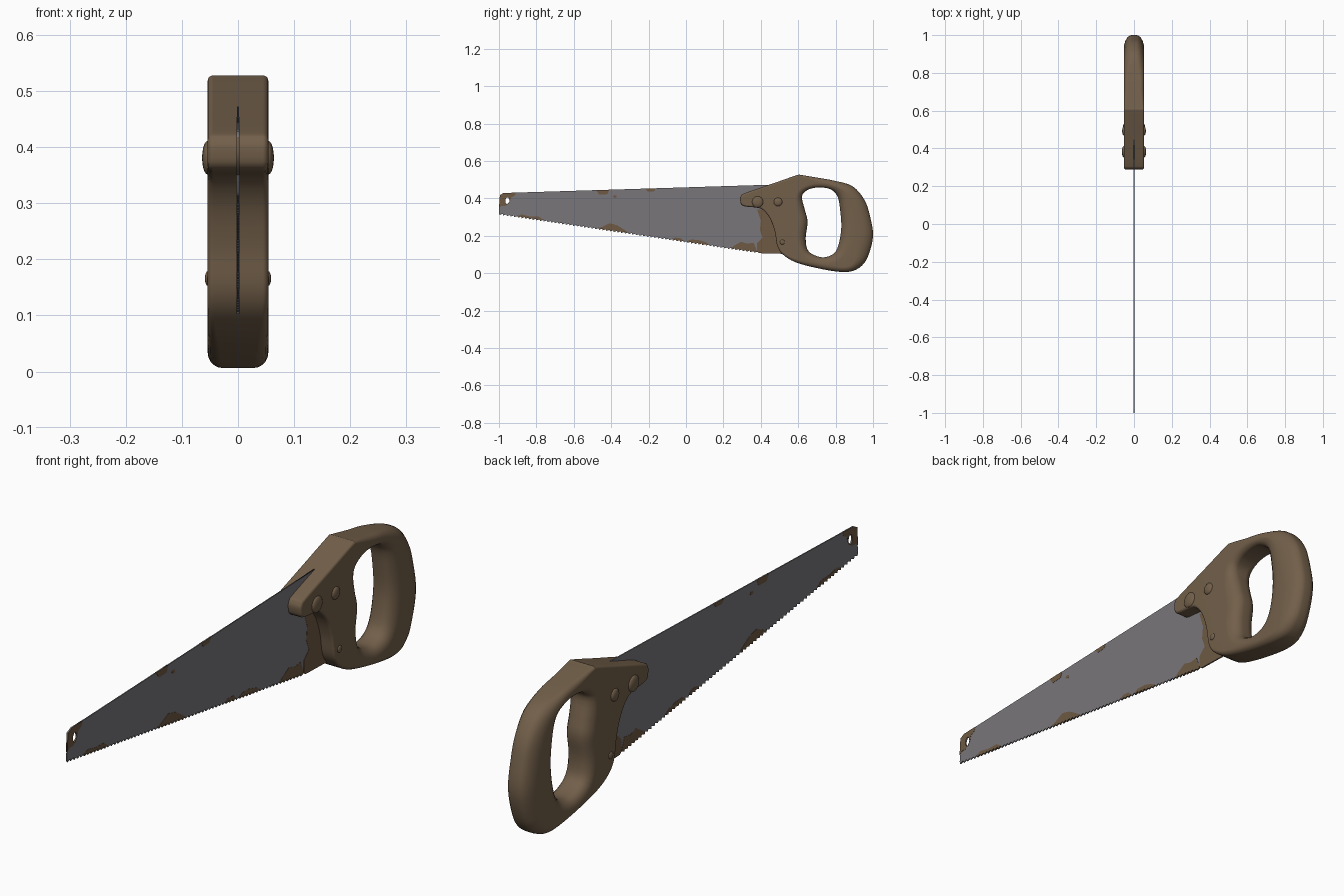
import bpy
import bmesh
import math
from mathutils import Matrix, Vector

if "Cube" in bpy.data.objects:
    bpy.data.objects.remove(bpy.data.objects["Cube"], do_unlink=True)


def make_material(name, colour):
    material = bpy.data.materials.new(name)
    material.use_nodes = True
    material.diffuse_color = (*colour, 1)
    shader = material.node_tree.nodes["Principled BSDF"]
    shader.inputs["Base Color"].default_value = (*colour, 1)
    shader.inputs["Roughness"].default_value = 0.7
    return material


WOOD = make_material("worn brown wood", (0.17, 0.115, 0.068))
STEEL = make_material("grey steel", (0.19, 0.18, 0.195))
RUST = make_material("brown rust", (0.155, 0.1, 0.055))

# Local x, y, z of a flat drawing become world y, z, x
STAND = Matrix(((0, 0, 1, 0), (1, 0, 0, 0), (0, 1, 0, 0), (0, 0, 0, 1)))


def add_object(name, mesh, material):
    obj = bpy.data.objects.new(name, mesh)
    bpy.context.collection.objects.link(obj)
    mesh.materials.clear()
    mesh.materials.append(material)
    return obj


def shade_smooth(obj, degrees):
    bpy.ops.object.select_all(action="DESELECT")
    obj.select_set(True)
    bpy.context.view_layer.objects.active = obj
    bpy.ops.object.shade_smooth_by_angle(angle=math.radians(degrees))


def flat_plate(name, loops, half_thickness, material):
    """Extrude closed side-view outlines; inner loops become holes."""
    curve = bpy.data.curves.new(name, "CURVE")
    curve.dimensions = "2D"
    curve.fill_mode = "BOTH"
    curve.extrude = half_thickness
    for loop in loops:
        spline = curve.splines.new("POLY")
        spline.points.add(len(loop) - 1)
        for point, (y, z) in zip(spline.points, loop):
            point.co = (y, z, 0, 1)
        spline.use_cyclic_u = True
    helper = bpy.data.objects.new(name + " helper", curve)
    bpy.context.collection.objects.link(helper)
    mesh = bpy.data.meshes.new_from_object(helper)
    bpy.data.objects.remove(helper, do_unlink=True)
    mesh.transform(STAND)
    return add_object(name, mesh, material)


def ellipse(y, z, ry, rz, steps=12):
    turns = [math.tau * i / steps for i in range(steps)]
    return [(y + ry * math.cos(t), z + rz * math.sin(t)) for t in turns]


# Blade edges: straight back and a toothed cutting edge
TEETH, TIP, HEEL = 70, Vector((-1, 0.32)), Vector((0.38, 0.115))


def back_edge(y):
    return 0.459 + 0.031 * y


def teeth(first, last):
    points = []
    for i in range(first, last):
        root = TIP.lerp(HEEL, i / TEETH)
        points += [tuple(root), (root.x + 0.003, root.y - 0.009)]
    return points + [tuple(TIP.lerp(HEEL, last / TEETH))]


hang_hole = ellipse(-0.955, 0.387, 0.011, 0.019)
heel = [(0.39, 0.107), (0.54, 0.103)]
nose = [(-0.975, back_edge(-0.975)), (-0.995, 0.418)]
blade = teeth(0, TEETH) + heel + [(0.56, 0.3), (0.5, back_edge(0.5))] + nose
flat_plate("blade", [blade, hang_hole], 0.002, STEEL)

# Rust: thin plates following the blade's edges
SKIN = 0.0028
tip_rust = [(-1, 0.35), (-0.985, 0.36), (-0.965, 0.36), (-0.94, 0.385),
            (-0.935, 0.405), (-0.915, 0.415), (-0.91, back_edge(-0.91))]
flat_plate("tip_rust", [tip_rust + nose, hang_hole], SKIN, RUST)

# Each edge patch: first tooth, last tooth, heights of its upper border
for number, (first, last, heights) in enumerate((
        (5, 12, (0.012, 0.008, 0.014)),
        (27, 35, (0.01, 0.035, 0.03, 0.012)),
        (47, 50, (0.01, 0.012)),
        (51, 57, (0.012, 0.016, 0.01)),
        (63, 70, (0.015, 0.04, 0.035, 0.045)))):
    border = []
    for k, height in enumerate(heights):
        spot = TIP.lerp(HEEL, (first + (k + 0.5) * (last - first) / len(heights)) / TEETH)
        border.append((spot.x, spot.y + height))
    flat_plate(f"tooth_rust_{number}", [teeth(first, last) + border[::-1]], SKIN, RUST)

for number, (start, end, depth) in enumerate(((-0.48, -0.41, 0.024), (-0.22, -0.16, 0.016))):
    patch = [(start, back_edge(start)), (start + 0.015, back_edge(start) - depth),
             (end - 0.01, back_edge(end) - depth), (end, back_edge(end))]
    flat_plate(f"back_rust_{number}", [patch], SKIN, RUST)

flat_plate("rust_spot", [ellipse(-0.38, 0.41, 0.01, 0.007)], SKIN, RUST)
heel_rust = [tuple(HEEL)] + heel + [(0.54, 0.34), (0.38, 0.34), (0.4, 0.28), (0.395, 0.23),
                                    (0.41, 0.19), (0.38, 0.16)]
flat_plate("heel_rust", [heel_rust], SKIN, RUST)

# Handle: side outlines as y, z and edge rounding
OUTLINE = [
    (.29, .39, .01), (.295, .415, .01), (.32, .43, .01), (.46, .478, .01), (.59, .523, .01),
    (.615, .525, .01), (.7, .511, .02), (.79, .495, .025), (.89, .465, .05), (.955, .39, .07),
    (.985, .3, .075), (1, .2, .075), (.977, .1, .07), (.94, .04, .05), (.875, .008, .03),
    (.77, .014, .025), (.61, .05, .02), (.53, .09, .012), (.49, .14, .01), (.475, .22, .01),
    (.45, .29, .01), (.415, .335, .01), (.38, .35, .01), (.305, .36, .01)]
GRIP_HOLE = [
    (.62, .41, .035), (.65, .445, .025), (.705, .458, .022), (.77, .45, .022), (.81, .41, .045),
    (.825, .33, .06), (.83, .24, .06), (.815, .15, .055), (.79, .105, .045), (.74, .085, .035),
    (.69, .095, .035), (.65, .125, .04), (.64, .19, .05), (.65, .275, .05), (.635, .34, .05)]
HALF_WIDTH, ROUND_STEPS = 0.054, 5


def smooth_loop(points, steps=4):
    """Closed spline through the points."""
    result, count = [], len(points)
    for i in range(count):
        a, b, c, d = (Vector(points[(i + k) % count]) for k in (-1, 0, 1, 2))
        for s in range(steps):
            t = s / steps
            result.append(b + 0.5 * t * ((c - a) + t * (2 * a - 5 * b + 4 * c - d
                          + t * (3 * (b - c) + d - a))))
    return result


def add_wall(bm, points, side):
    """Skin a rounded wall and return its two rim edge loops."""
    count = len(points)
    levels = [(-1, k) for k in range(ROUND_STEPS, -1, -1)]
    levels += [(1, k) for k in range(ROUND_STEPS + 1)]
    rings = []
    for sign, k in levels:
        angle = math.pi / 2 * k / ROUND_STEPS
        ring = []
        for i, point in enumerate(points):
            along = (points[(i + 1) % count] - points[i - 1]).xy.normalized()
            inward = Vector((along.y, -along.x)) * side
            place = point.xy + inward * point.z * (1 - math.cos(angle))
            depth = min(point.z, 0.042)
            x = sign * (HALF_WIDTH - depth * (1 - math.sin(angle)))
            ring.append(bm.verts.new((x, place.x, place.y)))
        rings.append(ring)
    for low, high in zip(rings, rings[1:]):
        for i in range(count):
            j = (i + 1) % count
            bm.faces.new((low[i], low[j], high[j], high[i]))
    return [[bm.edges.get((ring[i - 1], ring[i])) for i in range(count)]
            for ring in (rings[0], rings[-1])]


bm = bmesh.new()
outer_rims = add_wall(bm, smooth_loop(OUTLINE), 1)
inner_rims = add_wall(bm, smooth_loop(GRIP_HOLE), -1)
for outer, inner in zip(outer_rims, inner_rims):
    bmesh.ops.triangle_fill(bm, edges=outer + inner, use_beauty=True)
bmesh.ops.recalc_face_normals(bm, faces=bm.faces)
mesh = bpy.data.meshes.new("handle")
bm.to_mesh(mesh)
bm.free()
handle = add_object("handle", mesh, WOOD)
shade_smooth(handle, 40)
weighted = handle.modifiers.new("clean shading", "WEIGHTED_NORMAL")
weighted.keep_sharp = True

# Domed screws on both sides of the handle
for label, y, z, radius, bulge in (("front", 0.383, 0.381, 0.03, 0.01),
                                   ("rear", 0.492, 0.381, 0.023, 0.009),
                                   ("lower", 0.515, 0.166, 0.013, 0.005)):
    for side, sign in (("left", 1), ("right", -1)):
        bm = bmesh.new()
        bmesh.ops.create_uvsphere(bm, u_segments=16, v_segments=10, radius=1)
        bmesh.ops.scale(bm, vec=(radius, radius, bulge), verts=bm.verts)
        bmesh.ops.transform(bm, matrix=STAND, verts=bm.verts)
        bmesh.ops.translate(bm, vec=(sign * HALF_WIDTH, y, z), verts=bm.verts)
        mesh = bpy.data.meshes.new("screw")
        bm.to_mesh(mesh)
        bm.free()
        shade_smooth(add_object(f"{label}_screw_{side}", mesh, WOOD), 40)
